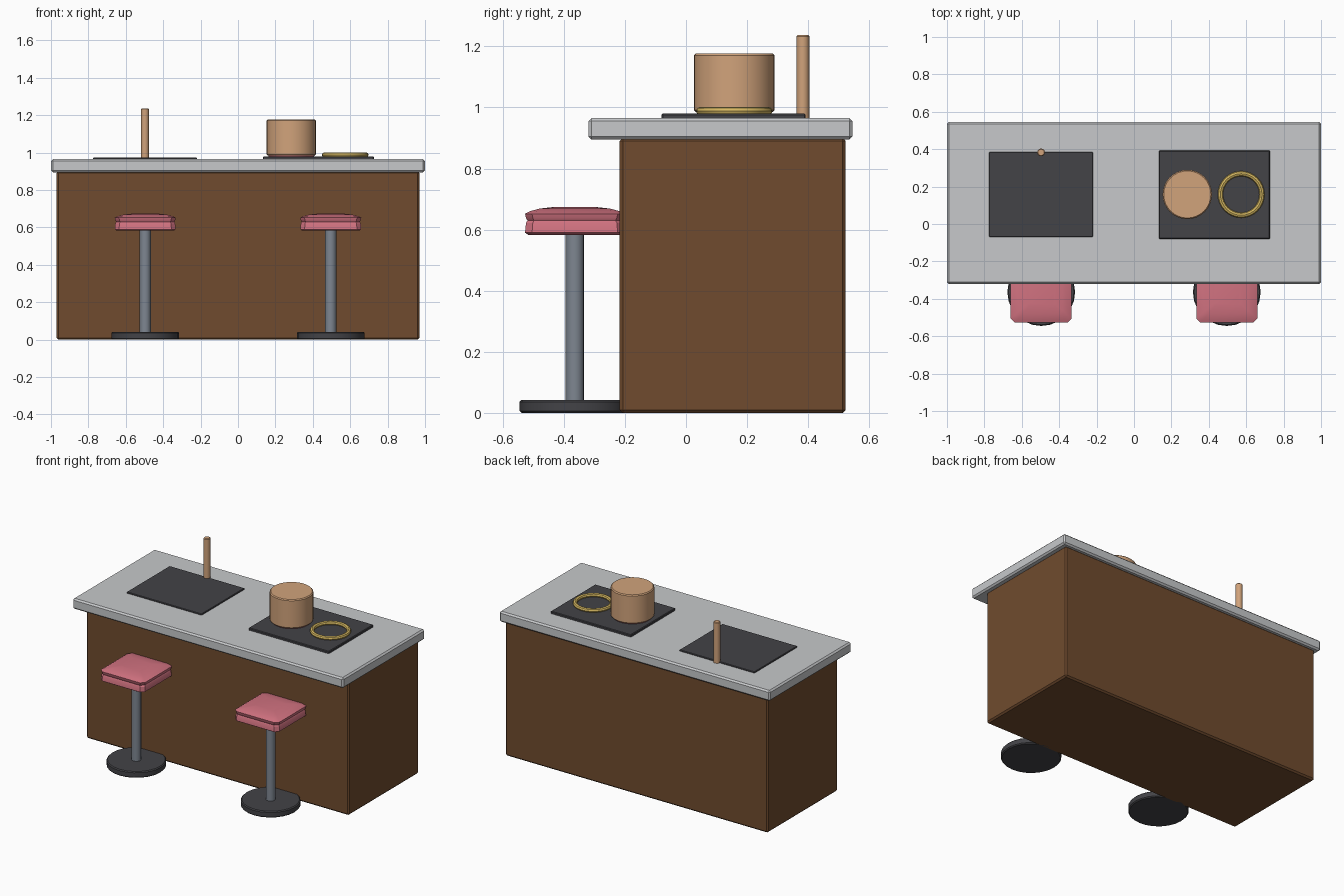
import bpy, bmesh, math

if "Cube" in bpy.data.objects:
    bpy.data.objects.remove(bpy.data.objects["Cube"])


def material(name, rgb):
    m = bpy.data.materials.new(name)
    lin = [((c / 255 + 0.055) / 1.055) ** 2.4 for c in rgb]
    m.diffuse_color = (*lin, 1)
    m.use_nodes = True
    m.node_tree.nodes["Principled BSDF"].inputs["Base Color"].default_value = m.diffuse_color
    return m


STONE = material("pale grey stone", (199, 201, 203))
WOOD = material("brown wood", (112, 75, 46))
DARK = material("charcoal", (67, 67, 71))
PINK = material("pink vinyl", (209, 114, 128))
STEEL = material("blue grey steel", (126, 134, 145))
COPPER = material("tan copper", (209, 163, 123))
GOLD = material("gold", (214, 184, 97))


def finish(obj, name, mat, bevel=0.0, smooth=True):
    obj.name = name
    obj.data.materials.append(mat)
    if bevel:
        mod = obj.modifiers.new("bevel", 'BEVEL')
        mod.width = bevel
        mod.segments = 1
        mod.limit_method = 'ANGLE'
        mod.angle_limit = math.radians(50)
    if smooth:
        bpy.ops.object.select_all(action='DESELECT')
        obj.select_set(True)
        bpy.context.view_layer.objects.active = obj
        bpy.ops.object.shade_smooth_by_angle(angle=math.radians(32))
    return obj


def box(name, mat, x0, x1, y0, y1, z0, z1, bevel):
    bpy.ops.mesh.primitive_cube_add(
        size=1, location=((x0 + x1) / 2, (y0 + y1) / 2, (z0 + z1) / 2))
    obj = bpy.context.object
    for v in obj.data.vertices:
        v.co.x *= x1 - x0
        v.co.y *= y1 - y0
        v.co.z *= z1 - z0
    return finish(obj, name, mat, bevel, smooth=False)


def cylinder(name, mat, x, y, r, z0, z1, sides, bevel=0.0):
    bpy.ops.mesh.primitive_cylinder_add(
        vertices=sides, radius=r, depth=z1 - z0, location=(x, y, (z0 + z1) / 2))
    return finish(bpy.context.object, name, mat, bevel)


def ring(name, mat, x, y, z, major, minor):
    bpy.ops.mesh.primitive_torus_add(
        location=(x, y, z), major_radius=major, minor_radius=minor,
        major_segments=32, minor_segments=8)
    return finish(bpy.context.object, name, mat)


def cushion(name, mat, x, y):
    """Square pad with clipped corners, lofted up to a soft crown."""
    sections = [(0.583, 0.153), (0.590, 0.163), (0.622, 0.160), (0.630, 0.155),
                (0.638, 0.160), (0.652, 0.163), (0.660, 0.148), (0.669, 0.115),
                (0.674, 0.07)]
    bm = bmesh.new()
    loops = []
    for z, h in sections:
        c = h * 0.86
        outline = [(h, -c), (h, c), (c, h), (-c, h), (-h, c), (-h, -c), (-c, -h), (c, -h)]
        loops.append([bm.verts.new((x + px, y + py, z)) for px, py in outline])
    for a, b in zip(loops, loops[1:]):
        for i in range(8):
            j = (i + 1) % 8
            bm.faces.new((a[i], a[j], b[j], b[i]))
    bm.faces.new(loops[0][::-1])
    bm.faces.new(loops[-1])
    mesh = bpy.data.meshes.new(name)
    bm.to_mesh(mesh)
    bm.free()
    obj = bpy.data.objects.new(name, mesh)
    bpy.context.collection.objects.link(obj)
    return finish(obj, name, mat)


# Island body and overhanging worktop
box("cabinet", WOOD, -0.97, 0.97, -0.217, 0.523, 0.0, 0.90, 0.01)
box("countertop", STONE, -1.0, 1.0, -0.32, 0.545, 0.895, 0.965, 0.01)

# Sink and tap
box("sink", DARK, -0.775, -0.22, -0.07, 0.385, 0.955, 0.973, 0.003)
cylinder("tap", COPPER, -0.497, 0.383, 0.021, 0.96, 1.237, 12, 0.004)

# Hob with two burners and a pot on one of them
box("hob", DARK, 0.133, 0.727, -0.08, 0.392, 0.955, 0.98, 0.004)
ring("hot_burner", PINK, 0.285, 0.158, 0.988, 0.111, 0.014)
ring("burner", GOLD, 0.573, 0.158, 0.988, 0.111, 0.014)
cylinder("pot", COPPER, 0.285, 0.158, 0.132, 0.985, 1.177, 32, 0.006)

# Bar stools
for side, x in (("left", -0.496), ("right", 0.496)):
    cylinder(side + "_stool_base", DARK, x, -0.364, 0.181, 0.0, 0.042, 24, 0.006)
    cylinder(side + "_stool_pole", STEEL, x, -0.364, 0.03, 0.03, 0.60, 16)
    cushion(side + "_stool_seat", PINK, x, -0.364)
